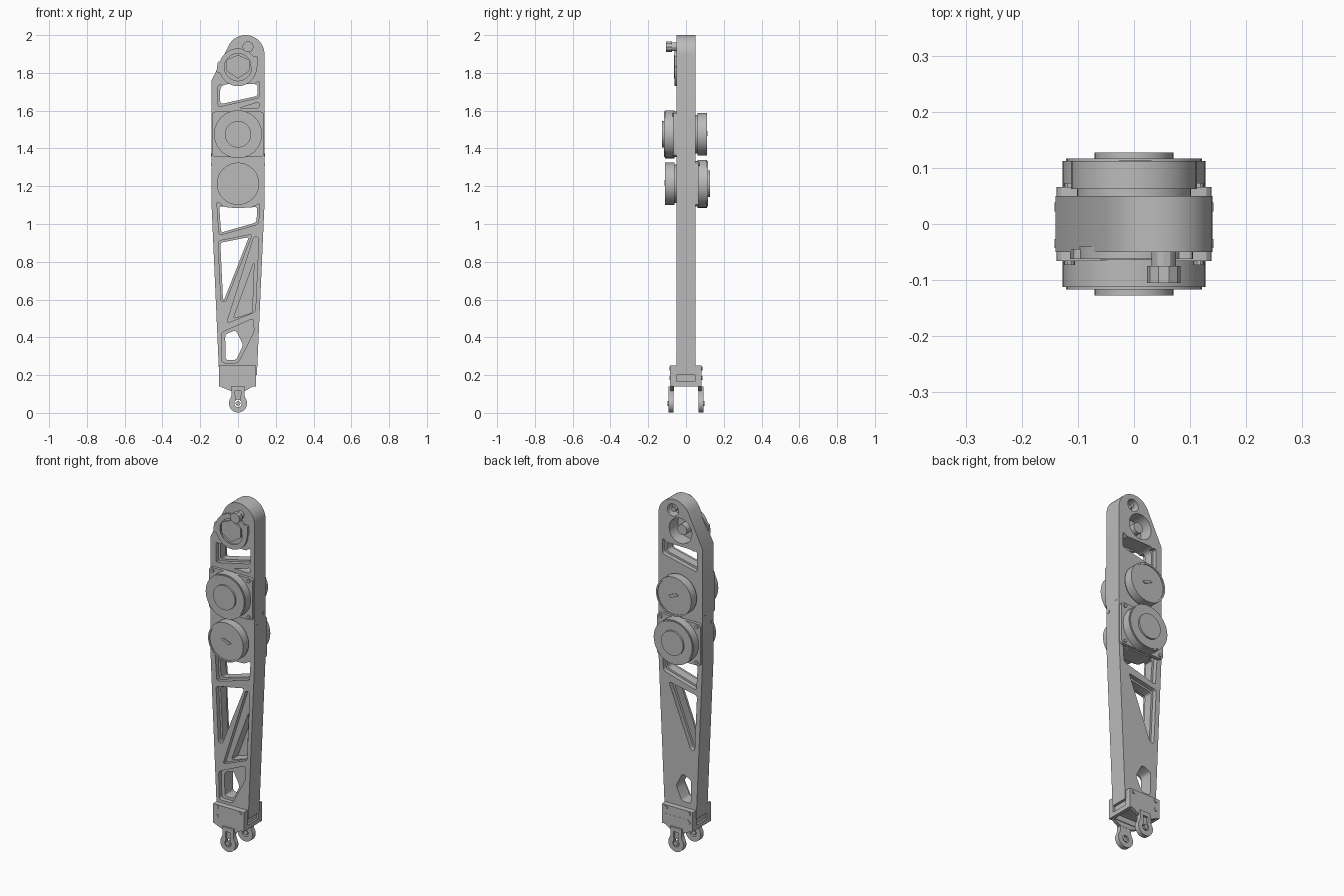
import bpy, bmesh
from math import sin, cos, pi, radians
from mathutils import Vector

cube = bpy.data.objects.get("Cube")
if cube:
    bpy.data.objects.remove(cube, do_unlink=True)

metal = bpy.data.materials.new("machined grey")
metal.use_nodes = True
GREY = (0.5, 0.5, 0.5, 1)
metal.diffuse_color = GREY
metal.node_tree.nodes["Principled BSDF"].inputs["Base Color"].default_value = GREY


def prism(name, pts, y0, y1):
    """Extrude an (x, z) outline from y0 to y1."""
    bm = bmesh.new()
    face = bm.faces.new([bm.verts.new((x, y0, z)) for x, z in pts])
    out = bmesh.ops.extrude_face_region(bm, geom=[face])
    moved = [g for g in out["geom"] if isinstance(g, bmesh.types.BMVert)]
    bmesh.ops.translate(bm, verts=moved, vec=(0, y1 - y0, 0))
    bmesh.ops.recalc_face_normals(bm, faces=bm.faces)
    mesh = bpy.data.meshes.new(name)
    bm.to_mesh(mesh)
    bm.free()
    mesh.materials.append(metal)
    obj = bpy.data.objects.new(name, mesh)
    bpy.context.collection.objects.link(obj)
    return obj


def arc(cx, cz, r, a0=0, a1=360, n=40):
    steps = n if a1 - a0 == 360 else n + 1
    angles = [radians(a0 + (a1 - a0) * i / n) for i in range(steps)]
    return [(cx + r * cos(a), cz + r * sin(a)) for a in angles]


def disc(name, x, z, r, y0, y1, n=40):
    return prism(name, arc(x, z, r, n=n), y0, y1)


def box(name, x0, x1, y0, y1, z0, z1):
    return prism(name, [(x0, z0), (x1, z0), (x1, z1), (x0, z1)], y0, y1)


def rounded(pts, r=0.015):
    """Round every corner of an outline."""
    out = []
    for i, p in enumerate(pts):
        p, a, b = Vector(p), Vector(pts[i - 1]), Vector(pts[(i + 1) % len(pts)])
        a = p + (a - p).normalized() * min(r, (a - p).length * 0.45)
        b = p + (b - p).normalized() * min(r, (b - p).length * 0.45)
        for t in (0, 0.33, 0.67, 1):
            out.append(tuple(a * (1 - t) ** 2 + p * 2 * t * (1 - t) + b * t * t))
    return out


def inset(pts, d):
    """Move a convex outline inwards by d."""
    mid = sum((Vector(p) for p in pts), Vector((0, 0))) / len(pts)
    out = []
    for i, p in enumerate(pts):
        p = Vector(p)
        u = (Vector(pts[i - 1]) - p).normalized()
        v = (Vector(pts[(i + 1) % len(pts)]) - p).normalized()
        s = max(abs(u.x * v.y - u.y * v.x), 0.3)
        out.append(tuple(p + (u + v) * d / s))
    return out


def cut(obj, *cutters):
    bpy.context.view_layer.objects.active = obj
    for c in cutters:
        mod = obj.modifiers.new("cut", "BOOLEAN")
        mod.operation = "DIFFERENCE"
        mod.solver = "EXACT"
        mod.object = c
        bpy.ops.object.modifier_apply(modifier=mod.name)
        bpy.data.objects.remove(c, do_unlink=True)


# Main arm: tapered side profile with a rounded top
T = 0.05
arm = prism("arm_frame", [(-0.1, 0.2), (0.1, 0.2), (0.14, 1.1)]
            + arc(0.04, 1.9, 0.1, 0, 154, 20) + [(-0.14, 1.76), (-0.14, 1.1)], -T, T)

# Truss windows: recess on both faces, smaller opening right through
windows = [
    [(-0.105, 1.74), (-0.105, 1.62), (0.115, 1.67), (0.115, 1.76), (0.07, 1.73), (-0.07, 1.73)],
    [(-0.112, 1.12), (-0.1, 0.94), (0.108, 1.0), (0.115, 1.11), (0.05, 1.075), (-0.05, 1.075)],
    [(-0.105, 0.91), (-0.09, 0.59), (-0.065, 0.59), (0.075, 0.945)],
]
for w in windows:
    cut(arm, prism("c", rounded(w), -T - 0.01, -0.025),
        prism("c", rounded(w), 0.025, T + 0.01),
        prism("c", rounded(inset(w, 0.011)), -0.1, 0.1))

# Stepped pocket closed at the back
pocket = [(0.085, 0.935), (-0.06, 0.475), (0.092, 0.535), (0.11, 0.93)]
cut(arm, prism("c", rounded(pocket), -0.1, -0.025),
    prism("c", rounded([(0.085, 0.8), (-0.025, 0.5), (0.075, 0.53)]), -0.1, 0.035))

# Lower pocket with a corner web
lower = [(-0.088, 0.425), (-0.085, 0.265), (0.0, 0.265), (0.085, 0.43), (0.08, 0.5)]
hole = [(-0.068, 0.415), (-0.066, 0.28), (-0.01, 0.28), (0.028, 0.36), (-0.012, 0.438)]
cut(arm, prism("c", rounded(lower), -0.1, -0.025),
    prism("c", rounded(hole), -0.1, 0.1))

# Slim slot above the upper motor
cut(arm, prism("c", rounded([(0.01, 1.615), (0.11, 1.615), (0.11, 1.645)], 0.006), -0.1, 0.02))

# Top joint bores
cut(arm, disc("c", 0, 1.83, 0.072, -0.03, 0.1), disc("c", 0.048, 1.937, 0.035, 0, 0.1))

# Top joint ring, cap and pins
ring = disc("joint_ring", 0, 1.83, 0.1, -0.062, -0.04)
cut(ring, disc("c", 0, 1.83, 0.072, -0.1, -0.054))
prism("joint_cap", [(-0.06, 1.87), (-0.06, 1.81), (0.0, 1.77), (0.06, 1.81), (0.06, 1.87), (0.0, 1.895)], -0.064, -0.05)
disc("joint_hub", 0, 1.83, 0.03, -0.04, 0.035, 16)
for x, z in ((-0.095, 1.83), (0.085, 1.86)):
    prism("joint_clip", rounded([(x - 0.02, z - 0.03), (x + 0.02, z - 0.03), (x + 0.02, z + 0.03), (x - 0.012, z + 0.03)], 0.01), -0.062, -0.045)
disc("top_pin", 0.053, 1.938, 0.022, -0.1, -0.04, 12)
disc("top_pin_head", 0.053, 1.938, 0.03, -0.105, -0.075, 10)
disc("back_pin", 0.048, 1.937, 0.012, -0.01, 0.045, 12)


# Motors: wide gearbox on one face, slimmer rotor on the other
def motor(label, z, s):
    def pair(a, b):
        return min(a * s, b * s), max(a * s, b * s)

    plate = [(-0.138, z - 0.12), (0.138, z - 0.12), (0.138, z + 0.12), (-0.138, z + 0.12)]
    prism(label + "_mount_plate", rounded(plate, 0.02), *pair(0.045, 0.066))
    disc(label + "_gearbox", 0, z, 0.127, *pair(0.06, 0.112))
    disc(label + "_gearbox_rim", 0, z, 0.121, *pair(0.11, 0.117))
    disc(label + "_output_hub", 0, z, 0.07, *pair(0.11, 0.127))
    for sx in (-1, 1):
        for sz in (-1, 1):
            disc(label + "_screw", sx * 0.115, z + sz * 0.103, 0.01, *pair(0.06, 0.073), 10)
    # Rotor with stepped neck, rim and shaft key
    disc(label + "_rotor_neck", 0, z, 0.102, *pair(-0.08, -0.045))
    rotor = disc(label + "_rotor", 0, z, 0.112, *pair(-0.112, -0.062))
    cut(rotor, disc("c", 0, z, 0.103, *pair(-0.13, -0.107)))
    key = [(-0.03, z + 0.012), (0.02, z - 0.012), (0.034, z + 0.0), (-0.012, z + 0.02)]
    prism(label + "_shaft_key", rounded(key, 0.006), *pair(-0.113, -0.1))


motor("upper_motor", 1.475, -1)
motor("lower_motor", 1.213, 1)

# Clevis block with recessed sides
block = box("clevis_block", -0.1, 0.096, -0.084, 0.082, 0.14, 0.25)
cut(block, box("c", 0.085, 0.2, -0.05, 0.048, 0.165, 0.3),
    box("c", -0.2, -0.089, -0.05, 0.048, 0.165, 0.3),
    box("c", -0.08, 0.076, -0.06, 0.06, 0.1, 0.17))

# Clevis fork, mirrored front to back
for s, label in ((-1, "front"), (1, "back")):
    ya, yb = sorted((s * 0.064, s * 0.083))
    prism(label + "_fork_cheek", [(-0.1, 0.141), (-0.035, 0.115), (0.035, 0.115), (0.096, 0.15),
                                  (0.096, 0.2), (-0.1, 0.2)], ya, yb)
    ya, yb = sorted((s * 0.065, s * 0.092))
    prong = prism(label + "_fork_prong", [(0.036, 0.14), (-0.036, 0.14), (-0.034, 0.095)]
                  + arc(0, 0.05, 0.048, 145, 395, 24) + [(0.034, 0.095)], ya, yb)
    cut(prong, disc("c", 0, 0.05, 0.02, -0.2, 0.2, 16),
        prism("c", [(-0.012, 0.055), (0.012, 0.055), (0.016, 0.115), (-0.016, 0.115)], *sorted((s * 0.08, s * 0.2))))
    disc(label + "_fork_pin", 0, 0.05, 0.013, *sorted((s * 0.068, s * 0.097)), 12)
    for x, z in ((-0.075, 0.185), (-0.075, 0.235), (0.07, 0.235)):
        disc(label + "_block_screw", x, z, 0.011, *sorted((s * 0.08, s * 0.087)), 10)

# Small side bolts near the motors
for x in (-0.139, 0.139):
    for y, z in ((0.03, 1.365), (-0.035, 1.315)):
        box("side_bolt", x - 0.003, x + 0.003, y - 0.008, y + 0.008, z - 0.008, z + 0.008)

# Smooth shading with crisp edges
bpy.ops.object.select_all(action="DESELECT")
for o in bpy.context.scene.objects:
    if o.type == "MESH":
        o.select_set(True)
        bpy.context.view_layer.objects.active = o
bpy.ops.object.shade_smooth_by_angle(angle=radians(30))
